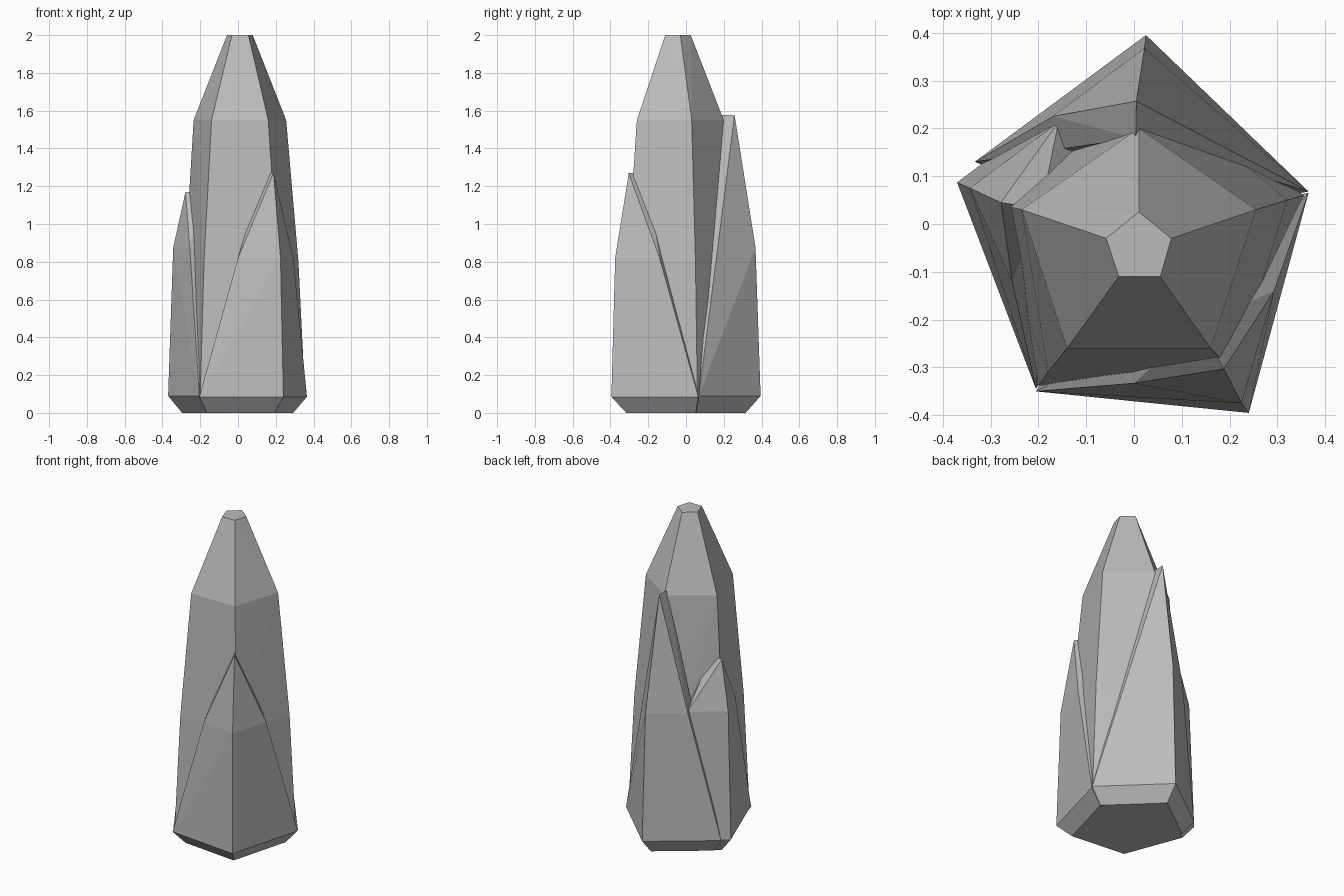
import bpy, bmesh
from mathutils import Vector

cube = bpy.data.objects.get("Cube")
if cube:
    bpy.data.objects.remove(cube)

stone = bpy.data.materials.new("grey_stone")
stone.use_nodes = True
GREY = (0.5, 0.5, 0.5, 1)
stone.diffuse_color = GREY
stone.node_tree.nodes["Principled BSDF"].inputs["Base Color"].default_value = GREY


def scaled(points, factor, z=None):
    """Copies of points drawn toward the vertical axis."""
    return [Vector((p[0] * factor, p[1] * factor, p[2] if z is None else z)) for p in points]


def hull(name, points):
    """Flat-faced convex solid around the points."""
    bm = bmesh.new()
    for p in points:
        bm.verts.new(p)
    result = bmesh.ops.convex_hull(bm, input=bm.verts)
    spare = {v for v in result["geom_interior"] + result["geom_unused"]
             if isinstance(v, bmesh.types.BMVert)}
    bmesh.ops.delete(bm, geom=list(spare), context="VERTS")
    bmesh.ops.dissolve_limit(bm, angle_limit=0.02, verts=bm.verts, edges=bm.edges)
    bmesh.ops.recalc_face_normals(bm, faces=bm.faces)
    mesh = bpy.data.meshes.new(name)
    bm.to_mesh(mesh)
    bm.free()
    mesh.materials.append(stone)
    obj = bpy.data.objects.new(name, mesh)
    bpy.context.collection.objects.link(obj)


def ring(z, corners):
    return [(x, y, z) for x, y in corners]


def shard(name, base, middle, tip):
    """Wedge on one corner: wing, corner, wing at the base and middle, then a tip."""
    upper = middle + [tip]
    foot = scaled(base, 0.8, 0)
    hull(name, foot + base + upper + scaled(upper, 0.7))


# Tapering five-sided core
base = ring(0.09, [(0.01, 0.31), (0.355, 0.06), (0.22, -0.335), (-0.2, -0.338), (-0.31, 0.045)])
hull("core", scaled(base, 0.78, 0) + base
     + ring(0.8, [(0.01, 0.26), (0.32, 0.05), (0.21, -0.31), (-0.18, -0.31), (-0.28, 0.04)])
     + ring(1.55, [(0.01, 0.2), (0.255, 0.03), (0.16, -0.26), (-0.14, -0.26), (-0.235, 0.03)])
     + ring(2, [(0.01, 0.025), (0.078, -0.03), (0.055, -0.11), (-0.032, -0.11), (-0.058, -0.03)]))

# Shards wrapped around three of the corners
shard("front_shard",
      ring(0.085, [(-0.205, -0.35), (0.24, -0.395), (0.365, 0.065)]),
      ring(0.82, [(0.0, -0.333), (0.225, -0.375), (0.293, -0.14)]),
      (0.188, -0.303, 1.27))
shard("back_shard",
      ring(0.09, [(0.365, 0.068), (0.025, 0.395), (-0.333, 0.13)]),
      ring(0.875, [(0.17, 0.185), (0.022, 0.368), (-0.17, 0.225)]),
      (0.005, 0.257, 1.578))
shard("side_shard",
      ring(0.09, [(0.02, 0.378), (-0.37, 0.087), (-0.205, -0.345)]),
      ring(0.875, [(-0.158, 0.213), (-0.343, 0.075), (-0.255, -0.12)]),
      (-0.278, 0.045, 1.17))
